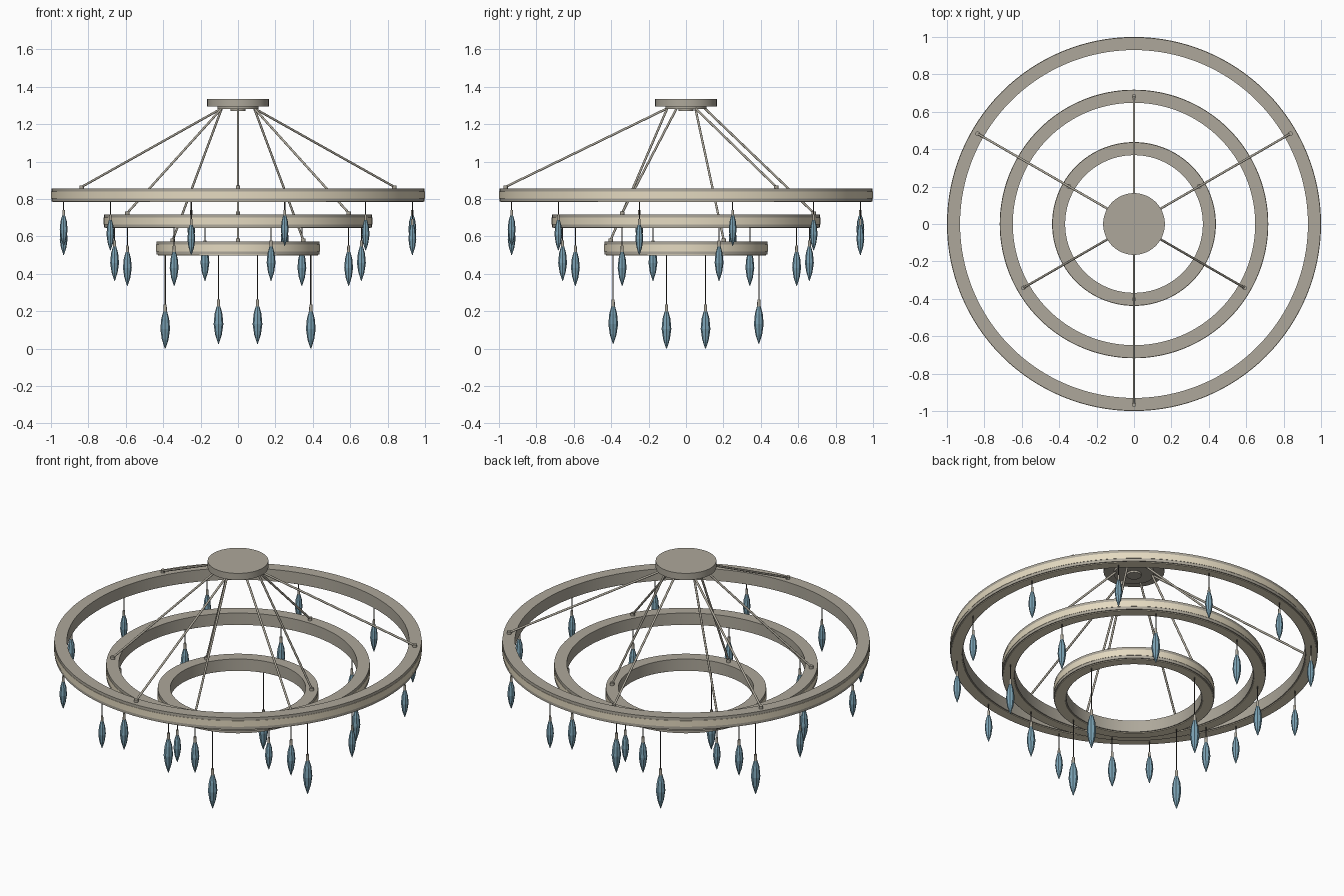
import bpy, bmesh, math
from mathutils import Vector

cube = bpy.data.objects.get("Cube")
if cube:
    bpy.data.objects.remove(cube)


def material(name, rgb):
    m = bpy.data.materials.new(name)
    m.use_nodes = True
    m.diffuse_color = (*rgb, 1)
    m.node_tree.nodes["Principled BSDF"].inputs["Base Color"].default_value = (*rgb, 1)
    return m


METAL = material("warm grey metal", (0.42, 0.39, 0.325))
GLOW = material("cream diffuser", (0.78, 0.7, 0.53))
CRYSTAL = material("teal crystal", (0.2, 0.37, 0.47))
CORD = material("dark cord", (0.07, 0.065, 0.06))


def lathe(name, profile, mat, sides, closed=False, smooth=True):
    """Revolve (radius, z) points around z; open ends are capped."""
    bm = bmesh.new()
    rows = []
    for r, z in profile:
        rows.append([bm.verts.new((r * math.cos(a), r * math.sin(a), z))
                     for a in (math.tau * i / sides for i in range(sides))])
    pairs = list(zip(rows, rows[1:]))
    if closed:
        pairs.append((rows[-1], rows[0]))
    else:
        bm.faces.new(rows[0])
        bm.faces.new(rows[-1])
    for low, high in pairs:
        for i in range(sides):
            j = (i + 1) % sides
            bm.faces.new((low[i], low[j], high[j], high[i]))
    bmesh.ops.recalc_face_normals(bm, faces=bm.faces)
    for f in bm.faces:
        f.smooth = smooth
    mesh = bpy.data.meshes.new(name)
    bm.to_mesh(mesh)
    bm.free()
    mesh.materials.append(mat)
    if smooth:
        mesh.set_sharp_from_angle(angle=math.radians(35))
    return mesh


def place(name, mesh, loc=(0, 0, 0), scale=1.0):
    ob = bpy.data.objects.new(name, mesh)
    ob.location = loc
    ob.scale = (scale, scale, scale)
    bpy.context.collection.objects.link(ob)
    return ob


def hoop(name, inner, outer, low, high, mat):
    """Rectangular-section ring."""
    place(name, lathe(name, [(inner, low), (outer, low), (outer, high), (inner, high)],
                      mat, 128, closed=True))


def cylinder(name, radius, start, end, mat, sides):
    """Straight rod between two points."""
    start, end = Vector(start), Vector(end)
    axis = end - start
    mesh = lathe(name, [(radius, 0), (radius, axis.length)], mat, sides)
    ob = place(name, mesh, start)
    ob.rotation_mode = 'QUATERNION'
    ob.rotation_quaternion = axis.to_track_quat('Z', 'Y')
    return ob


def polar(radius, degrees, z):
    a = math.radians(degrees)
    return Vector((radius * math.cos(a), radius * math.sin(a), z))


# Ceiling canopy: plate, stepped hub and central boss
place("canopy", lathe("canopy", [(0.04, 1.27), (0.04, 1.281), (0.11, 1.281), (0.11, 1.295),
                                 (0.165, 1.295), (0.165, 1.335)], METAL, 64))

# Shared pendant pieces, measured up from the crystal tip
crystal = lathe("crystal", [(0.002, 0), (0.018, 0.05), (0.026, 0.105), (0.021, 0.16),
                            (0.01, 0.2)], CRYSTAL, 8, smooth=False)
cap = lathe("crystal_cap", [(0.009, 0.197), (0.008, 0.237)], METAL, 16)
nub = lathe("rod_anchor", [(0.012, 0), (0.012, 0.016)], METAL, 16)

WIDTH, HEIGHT = 0.07, 0.07
MARGIN = 0.017
# name, outer radius, base z, first rod angle, pendants, tip heights, pendant scale
TIERS = [("large", 1.0, 0.787, 30, 12, (0.55, 0.525, 0.5), 0.81),
         ("middle", 0.718, 0.648, 90, 8, (0.363, 0.336), 0.91),
         ("small", 0.438, 0.503, 30, 4, (0.0, 0.026), 1.0)]

for name, outer, base, first, count, tips, size in TIERS:
    top, inner, rim = base + HEIGHT, outer - WIDTH, outer - 0.002
    centre = outer - WIDTH / 2

    # Metal ring with light strips around its outer wall and underside
    hoop(name + "_ring", inner, rim, base, top, METAL)
    hoop(name + "_light_band", rim - 0.004, outer, base + MARGIN, top - MARGIN, GLOW)
    hoop(name + "_underside_light", inner + 0.007, rim - 0.007, base - 0.004, base + 0.002, GLOW)

    # Three suspension rods with anchors
    for angle in (first, first + 120, first + 240):
        foot = polar(centre, angle, top)
        place(name + "_rod_anchor", nub, foot)
        cylinder(name + "_rod", 0.006, foot + Vector((0, 0, 0.008)),
                 polar(0.1, angle, 1.285), METAL, 16)

    # Hanging crystals at staggered heights
    for i in range(count):
        spot = polar(centre, 15 + 360 * i / count, tips[i % len(tips)])
        place(name + "_crystal", crystal, spot, size)
        place(name + "_crystal_cap", cap, spot, size)
        cylinder(name + "_cord", 0.003, spot + Vector((0, 0, 0.23 * size)),
                 (spot.x, spot.y, base), CORD, 6)
